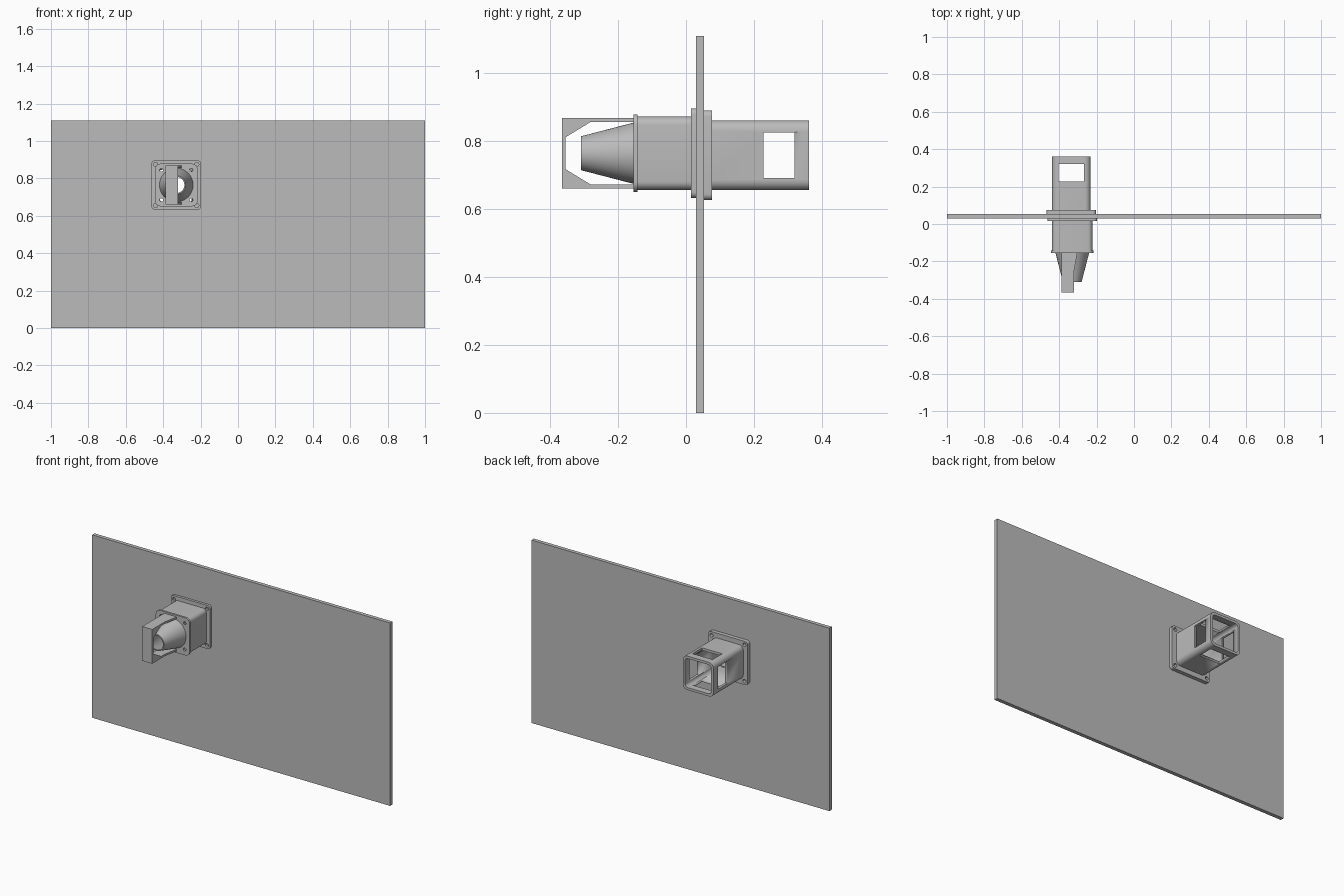
import bpy, bmesh
from math import pi, cos, sin

if "Cube" in bpy.data.objects:
    bpy.data.objects.remove(bpy.data.objects["Cube"], do_unlink=True)

grey = bpy.data.materials.new("plain_grey")
grey.use_nodes = True
colour = (0.5, 0.5, 0.5, 1)
grey.diffuse_color = colour
grey.node_tree.nodes["Principled BSDF"].inputs["Base Color"].default_value = colour

CX, CZ = -0.33, 0.765      # axis of the front housing
BX, BZ = -0.335, 0.759     # axis of the rear housing


def add_mesh(name, bm):
    bmesh.ops.remove_doubles(bm, verts=bm.verts, dist=0.0001)
    bmesh.ops.recalc_face_normals(bm, faces=bm.faces)
    mesh = bpy.data.meshes.new(name)
    bm.to_mesh(mesh)
    bm.free()
    mesh.materials.append(grey)
    obj = bpy.data.objects.new(name, mesh)
    bpy.context.scene.collection.objects.link(obj)
    bpy.ops.object.select_all(action='DESELECT')
    obj.select_set(True)
    bpy.context.view_layer.objects.active = obj
    bpy.ops.object.shade_smooth_by_angle(angle=pi / 6)
    return obj


def circle(x, z, r, n=24):
    return [(x + r * cos(2 * pi * i / n), z + r * sin(2 * pi * i / n)) for i in range(n)]


def rounded(x, z, half, r, steps=6):
    """Square outline with rounded corners."""
    points = []
    for q, (sx, sz) in enumerate(((1, 1), (-1, 1), (-1, -1), (1, -1))):
        for i in range(steps + 1):
            a = (q + i / steps) * pi / 2
            points.append((x + sx * (half - r) + r * cos(a), z + sz * (half - r) + r * sin(a)))
    return points


def corner_holes(x, z, offset, r):
    return [circle(x + i * offset, z + j * offset, r, 12) for i in (-1, 1) for j in (-1, 1)]


def extrude(name, loops, start, end, axis="y"):
    """Extrude an outline, with any inner loops as holes, along one axis."""
    curve = bpy.data.curves.new(name, 'CURVE')
    curve.dimensions = '2D'
    curve.fill_mode = 'BOTH'
    curve.extrude = (end - start) / 2
    for loop in loops:
        spline = curve.splines.new('POLY')
        spline.points.add(len(loop) - 1)
        for point, (u, v) in zip(spline.points, loop):
            point.co = (u, v, 0, 1)
        spline.use_cyclic_u = True
    helper = bpy.data.objects.new(name + "_outline", curve)
    bpy.context.scene.collection.objects.link(helper)
    graph = bpy.context.evaluated_depsgraph_get()
    mesh = bpy.data.meshes.new_from_object(helper.evaluated_get(graph))
    bm = bmesh.new()
    bm.from_mesh(mesh)
    bpy.data.objects.remove(helper, do_unlink=True)
    bpy.data.meshes.remove(mesh)
    mid = (start + end) / 2
    for v in bm.verts:
        a, b, c = v.co
        v.co = {"x": (c + mid, a, b), "y": (a, mid - c, b), "z": (a, b, c + mid)}[axis]
    return add_mesh(name, bm)


# Wall panel with a square opening
extrude("wall_panel", [[(-1, 0), (1, 0), (1, 1.11), (-1, 1.11)],
                       rounded(BX, BZ, 0.09, 0.02)], 0.03, 0.053)

# Mounting flanges with corner screw holes
for name, x, z, y0, y1 in (("front_flange", CX, CZ, 0.015, 0.03),
                           ("rear_flange", BX, BZ, 0.053, 0.076)):
    extrude(name, [rounded(x, z, 0.132, 0.018), rounded(x, z, 0.09, 0.02)]
            + corner_holes(x, z, 0.11, 0.011), y0, y1)

# Front housing and its cover plate
extrude("front_housing", [rounded(CX, CZ, 0.108, 0.025), rounded(CX, CZ, 0.092, 0.018)],
        -0.143, 0.015)
extrude("front_cover", [rounded(CX, CZ, 0.114, 0.03), circle(CX, CZ, 0.08, 48)]
        + corner_holes(CX, CZ, 0.08, 0.009), -0.155, -0.143)

# Rear housing, open at the back, with a window in each wall
rear = extrude("rear_housing", [rounded(BX, BZ, 0.103, 0.03), rounded(BX, BZ, 0.088, 0.02)],
               0.076, 0.362)
for size in ((0.4, 0.092, 0.135), (0.135, 0.092, 0.4)):
    bm = bmesh.new()
    bmesh.ops.create_cube(bm, size=1)
    for v in bm.verts:
        v.co = (BX + v.co.x * size[0], 0.274 + v.co.y * size[1], BZ + v.co.z * size[2])
    cutter = add_mesh("window_cutter", bm)
    cutter.hide_render = True
    bpy.context.view_layer.objects.active = rear
    cut = rear.modifiers.new("window", 'BOOLEAN')
    cut.operation = 'DIFFERENCE'
    cut.solver = 'EXACT'
    cut.object = cutter
    bpy.ops.object.modifier_apply(modifier=cut.name)
    bpy.data.objects.remove(cutter, do_unlink=True)

# Hollow tapered nozzle
bm = bmesh.new()
rings = [[bm.verts.new((x, y, z)) for x, z in circle(CX, CZ, r, 48)]
         for r, y in ((0.09, -0.155), (0.05, -0.309), (0.043, -0.309), (0.08, -0.155))]
for k in range(4):
    a, b = rings[k], rings[(k + 1) % 4]
    for i in range(48):
        j = (i + 1) % 48
        bm.faces.new((a[i], a[j], b[j], b[i]))
add_mesh("nozzle", bm)

# Guard bracket wrapping round the nozzle, mirrored top to bottom
upper = [(-0.155, 0.092), (-0.281, 0.092), (-0.355, 0.047)]
arm = [(-0.155, 0.104), (-0.366, 0.104)]
lower = [(y, -z) for y, z in upper]
profile = upper + lower[::-1] + [(y, -z) for y, z in arm] + arm[::-1]
extrude("guard_bracket", [[(y, CZ + z) for y, z in profile]], -0.387, -0.32, "x")

# Flared feet of the bracket arms
for name, z in (("upper_arm_foot", CZ + 0.092), ("lower_arm_foot", CZ - 0.104)):
    extrude(name, [[(-0.32, -0.25), (-0.303, -0.155), (-0.32, -0.155)]], z, z + 0.012, "z")
